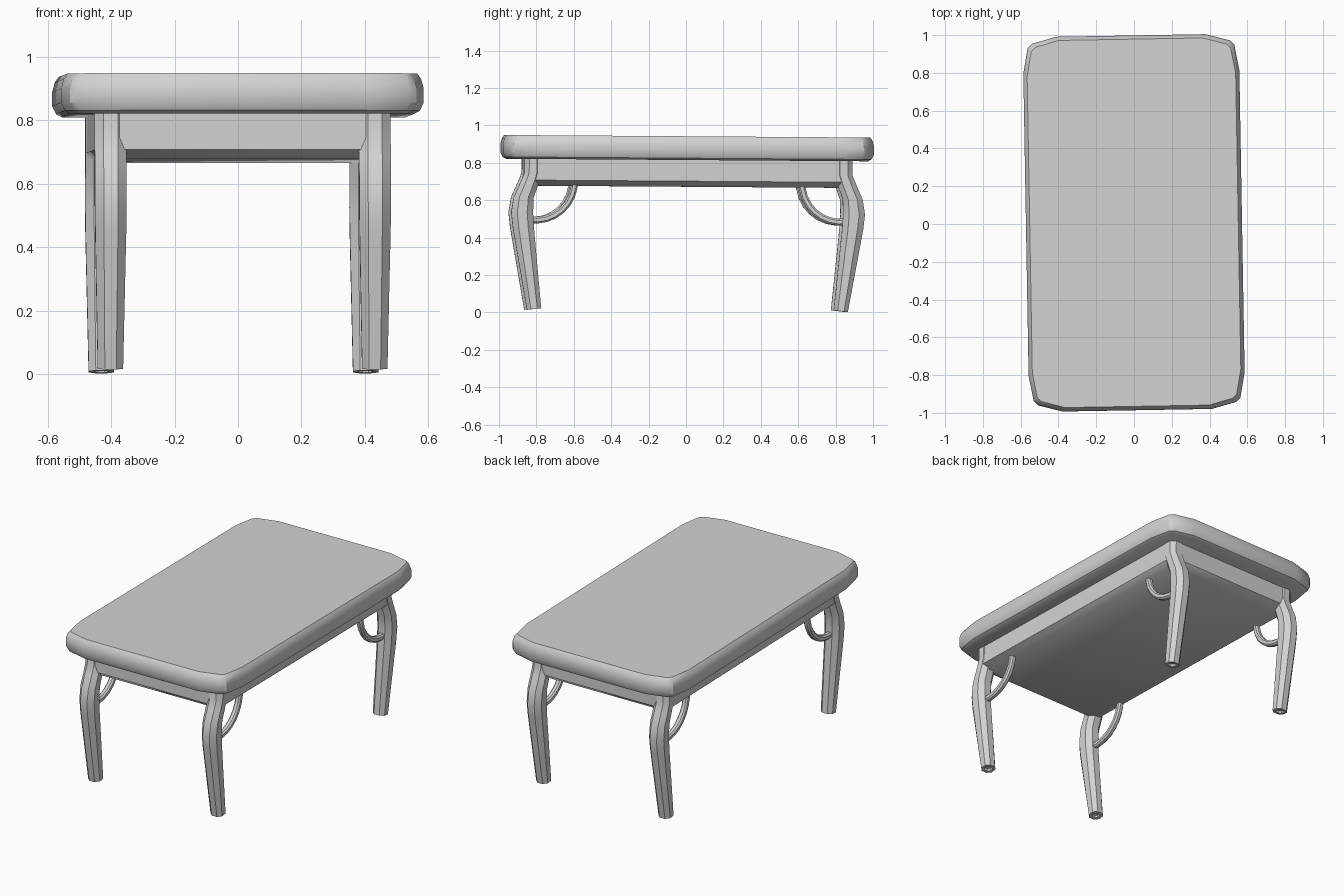
import bpy, bmesh
from math import sin, cos, radians
from mathutils import Matrix, Vector

cube = bpy.data.objects.get("Cube")
if cube:
    bpy.data.objects.remove(cube, do_unlink=True)

GREY = (0.65, 0.65, 0.65, 1)
mat = bpy.data.materials.new("plain grey")
mat.use_nodes = True
mat.diffuse_color = GREY
mat.node_tree.nodes["Principled BSDF"].inputs["Base Color"].default_value = GREY

# The whole table leans and turns very slightly
LEAN = Matrix.Rotation(radians(1), 4, "Z") @ Matrix.Rotation(radians(-0.4), 4, "X")


def loft(name, rings):
    """Skin a row of equal rings of points and cap both ends."""
    bm = bmesh.new()
    rows = [[bm.verts.new(LEAN @ Vector(p)) for p in ring] for ring in rings]
    n = len(rows[0])
    for a, b in zip(rows, rows[1:]):
        for i in range(n):
            j = (i + 1) % n
            bm.faces.new((a[i], a[j], b[j], b[i]))
    bm.faces.new(rows[0])
    bm.faces.new(rows[-1])
    bmesh.ops.recalc_face_normals(bm, faces=bm.faces)
    mesh = bpy.data.meshes.new(name)
    bm.to_mesh(mesh)
    bm.free()
    mesh.materials.append(mat)
    ob = bpy.data.objects.new(name, mesh)
    bpy.context.collection.objects.link(ob)
    bpy.ops.object.select_all(action="DESELECT")
    ob.select_set(True)
    bpy.context.view_layer.objects.active = ob
    bpy.ops.object.shade_smooth_by_angle(angle=radians(32))
    return ob


def four_way(corner):
    """Close an outline from the points of its +x +y corner."""
    back = corner[::-1]
    return (corner + [(-x, y) for x, y in back]
            + [(-x, -y) for x, y in corner] + [(x, -y) for x, y in back])


def octagon(hx, hy, cut):
    return four_way([(hx, hy - cut), (hx - cut, hy)])


# Padded tabletop with clipped corners and a rounded edge
HX, HY = 0.572, 0.992
outline = four_way([(HX, 0.80), (0.547, 0.935), (0.525, 0.957), (0.395, HY)])
edge = [(0.03, 0.815), (0.012, 0.825), (0.0, 0.85), (0.0, 0.895),
        (0.008, 0.925), (0.02, 0.942)]
loft("tabletop", [[(x * (1 - d / HX), y * (1 - d / HY), z) for x, y in outline]
                  for d, z in edge])

# Apron block with a chamfered lower edge
loft("apron", [[(x, y, z) for x, y in octagon(0.464 - d, 0.872 - d, 0.03)]
               for d, z in [(0.035, 0.672), (0.0, 0.702), (0.0, 0.82)]])

# Leg stations: outer y, outer z, inner y, inner z, half width
LEG = [(0.858, 0.008, 0.782, 0.017, 0.040),
       (0.937, 0.45, 0.824, 0.45, 0.049),
       (0.946, 0.53, 0.829, 0.53, 0.050),
       (0.933, 0.61, 0.826, 0.61, 0.050),
       (0.900, 0.685, 0.800, 0.685, 0.050),
       (0.877, 0.74, 0.785, 0.74, 0.050),
       (0.877, 0.82, 0.785, 0.82, 0.050)]
LEG_X = 0.417


def leg_ring(station, scale=1.0, lift=0.0):
    yo, zo, yi, zi, half = station
    ring = []
    for u, v in octagon(1, 1, 0.55):
        t = (v * scale + 1) / 2
        ring.append((LEG_X + u * half * scale, yi + (yo - yi) * t, zi + (zo - zi) * t + lift))
    return ring


# Hollow foot, then the curved leg
leg_rings = [leg_ring(LEG[0], 0.55, 0.015), leg_ring(LEG[0], 0.55)]
leg_rings += [leg_ring(s) for s in LEG]

# Quarter-round brace from the leg up to the apron
brace_rings = []
for i in range(9):
    a = radians(-100 + 105 * i / 8)
    brace_rings.append([(LEG_X + u, 0.815 - (0.207 + v) * cos(a), 0.695 + (0.207 + v) * sin(a))
                        for u, v in octagon(0.018, 0.018, 0.009)])

for sx, side in ((1, "left"), (-1, "right")):
    for sy, end in ((1, "back"), (-1, "front")):
        for part, rings in (("leg", leg_rings), ("brace", brace_rings)):
            loft(f"{end}_{side}_{part}",
                 [[(x * sx, y * sy, z) for x, y, z in ring] for ring in rings])
